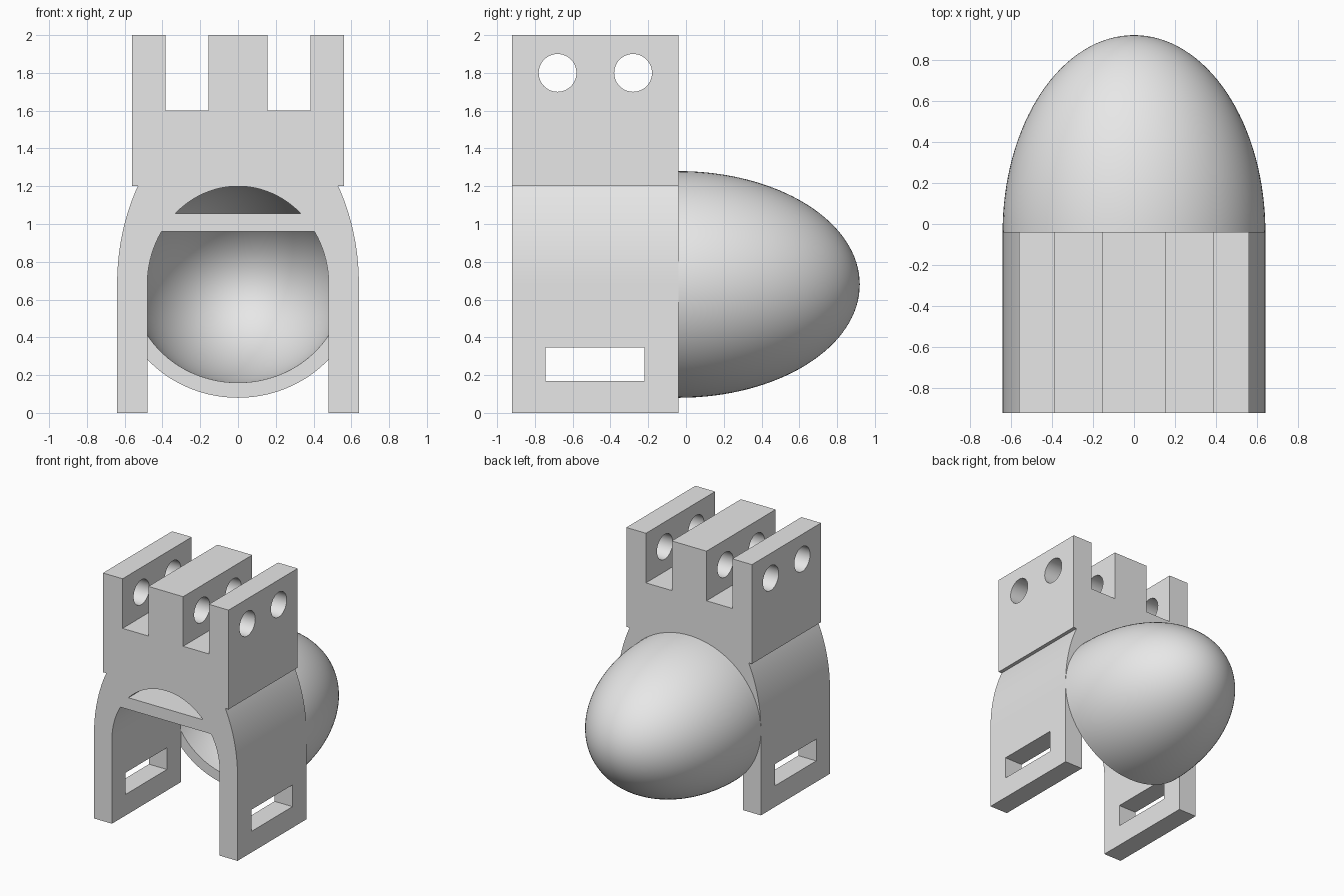
import bpy, bmesh, math
from mathutils import Matrix

cube = bpy.data.objects.get("Cube")
if cube:
    bpy.data.objects.remove(cube, do_unlink=True)

grey = bpy.data.materials.new("plain grey")
grey.use_nodes = True
COLOUR = (0.8, 0.8, 0.8, 1)
grey.diffuse_color = COLOUR
grey.node_tree.nodes["Principled BSDF"].inputs["Base Color"].default_value = COLOUR

FRONT, BACK = -0.92, -0.04    # depth of the bracket
SPRING = 0.68                 # height where the arch and the dome are centred


def make_object(name, bm):
    bmesh.ops.recalc_face_normals(bm, faces=bm.faces)
    mesh = bpy.data.meshes.new(name)
    bm.to_mesh(mesh)
    bm.free()
    mesh.materials.append(grey)
    obj = bpy.data.objects.new(name, mesh)
    bpy.context.collection.objects.link(obj)
    return obj


def extrude_outline(name, half, y0, y1):
    """Mirror a half outline (x, z) in x and extrude it along y."""
    outline = half + [(-x, z) for x, z in reversed(half)]
    bm = bmesh.new()
    face = bm.faces.new([bm.verts.new((x, y0, z)) for x, z in outline])
    new = bmesh.ops.extrude_face_region(bm, geom=[face])["geom"]
    verts = [v for v in new if isinstance(v, bmesh.types.BMVert)]
    bmesh.ops.translate(bm, verts=verts, vec=(0, y1 - y0, 0))
    return make_object(name, bm)


def box(name, x, y, z):
    bm = bmesh.new()
    bmesh.ops.create_cube(bm, size=1)
    for v in bm.verts:
        for axis, (low, high) in enumerate((x, y, z)):
            v.co[axis] = low if v.co[axis] < 0 else high
    return make_object(name, bm)


def arc(a, b, z0, z1, steps=20):
    """Points on an upright ellipse quarter between two heights."""
    t0 = math.asin((z0 - SPRING) / b)
    t1 = math.asin(min(1, (z1 - SPRING) / b))
    angles = [t0 + (t1 - t0) * i / steps for i in range(steps + 1)]
    return [(a * math.cos(t), SPRING + b * math.sin(t)) for t in angles]


def select_only(obj):
    bpy.ops.object.select_all(action="DESELECT")
    obj.select_set(True)
    bpy.context.view_layer.objects.active = obj


def cut(target, cutter):
    mod = target.modifiers.new("cut", "BOOLEAN")
    mod.operation, mod.solver, mod.object = "DIFFERENCE", "EXACT", cutter
    select_only(target)
    bpy.ops.object.modifier_apply(modifier=mod.name)
    bpy.data.objects.remove(cutter, do_unlink=True)


# Bracket: arched legs, cross bar and three upright lugs in one outline
half = [(0.155, 1.6), (0.155, 2), ]
inner = arc(0.48, 0.52, SPRING, 0.96)
outer = arc(0.64, 0.93, SPRING, 1.2)
half = list(reversed(inner)) + [(0.48, 0), (0.64, 0)] + outer
half += [(0.56, 1.2), (0.56, 2), (0.385, 2), (0.385, 1.6), (0.155, 1.6), (0.155, 2)]
bracket = extrude_outline("bracket", half, FRONT, BACK)

# Curved window above the cross bar
window = arc(0.48, 0.52, 1.055, 1.199)
cut(bracket, extrude_outline("window_cutter", window, FRONT - 0.1, BACK + 0.1))

# Strap slots through both legs
for side in (-1, 1):
    xs = sorted((side * 0.4, side * 0.75))
    cut(bracket, box("slot_cutter", xs, (-0.745, -0.22), (0.17, 0.345)))

# Pin holes through all three lugs
for y in (-0.68, -0.28):
    bm = bmesh.new()
    bmesh.ops.create_cone(bm, cap_ends=True, segments=48, radius1=0.1, radius2=0.1, depth=2,
                          matrix=Matrix.Translation((0, y, 1.8)) @ Matrix.Rotation(math.pi / 2, 4, "Y"))
    cut(bracket, make_object("pin_cutter", bm))

# Hollow half-egg dome: rings run from the outer tip to the rim and back inside
RINGS, SIDES = 32, 96
bm = bmesh.new()
rings = []
for a, b, depth, inside in ((0.64, 0.6, 0.96, False), (0.56, 0.52, 0.88, True)):
    for i in range(RINGS + 1):
        t = math.pi / 2 * (RINGS - i if inside else i) / RINGS
        r, y = math.sin(t), BACK + depth * math.cos(t)
        turns = [math.tau * k / SIDES for k in range(SIDES)]
        rings.append([bm.verts.new((a * r * math.cos(u), y, SPRING + b * r * math.sin(u))) for u in turns])
for one, two in zip(rings, rings[1:]):
    for k in range(SIDES):
        n = (k + 1) % SIDES
        bm.faces.new((one[k], one[n], two[n], two[k]))
bmesh.ops.remove_doubles(bm, verts=bm.verts, dist=0.0001)
dome = make_object("dome", bm)

for obj in (bracket, dome):
    select_only(obj)
    bpy.ops.object.shade_smooth_by_angle(angle=math.radians(30))
